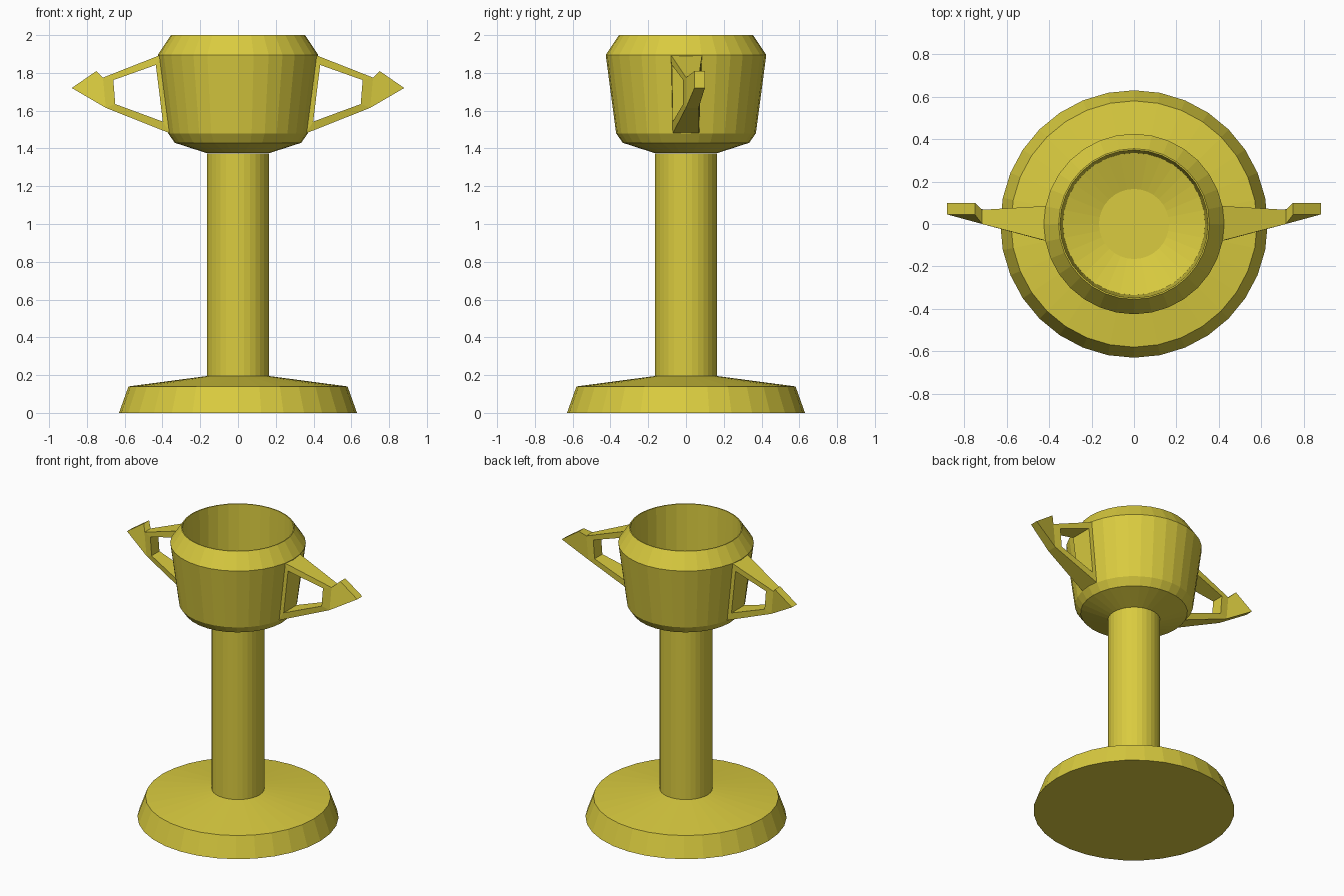
import bpy
import bmesh
from math import cos, sin, pi

cube = bpy.data.objects.get("Cube")
if cube:
    bpy.data.objects.remove(cube, do_unlink=True)

SIDES = 32
GOLD = (0.70, 0.60, 0.05, 1.0)

gold = bpy.data.materials.new("yellow gold")
gold.use_nodes = True
gold.diffuse_color = GOLD
gold.node_tree.nodes["Principled BSDF"].inputs["Base Color"].default_value = GOLD


def finish(name, bm):
    bmesh.ops.recalc_face_normals(bm, faces=bm.faces[:])
    mesh = bpy.data.meshes.new(name)
    bm.to_mesh(mesh)
    bm.free()
    mesh.materials.append(gold)
    obj = bpy.data.objects.new(name, mesh)
    bpy.context.collection.objects.link(obj)
    return obj


def lathe(name, profile):
    """Turn (radius, z) points round the z axis and cap both ends."""
    bm = bmesh.new()
    rings = []
    for r, z in profile:
        rings.append([bm.verts.new((r * cos(2 * pi * i / SIDES),
                                    r * sin(2 * pi * i / SIDES), z))
                      for i in range(SIDES)])
    for low, high in zip(rings, rings[1:]):
        for i in range(SIDES):
            j = (i + 1) % SIDES
            bm.faces.new((low[i], low[j], high[j], high[i]))
    bm.faces.new(rings[0])
    bm.faces.new(rings[-1])
    return finish(name, bm)


def handle(name, side):
    """Tapering open frame that ends in a swept pointed fin."""
    # each corner: x, z, front y, back y
    outer = [(0.41, 1.895, -0.08, 0.085), (0.715, 1.775, 0.0, 0.067),
             (0.70, 1.615, 0.0, 0.067), (0.36, 1.48, -0.07, 0.07)]
    window = [(0.435, 1.842, -0.075, 0.08), (0.66, 1.762, -0.015, 0.07),
              (0.65, 1.635, -0.015, 0.07), (0.398, 1.542, -0.07, 0.072)]
    fin = [(0.75, 1.81, 0.045, 0.10), (0.88, 1.72, 0.045, 0.10)]

    bm = bmesh.new()

    def pairs(points):
        return [(bm.verts.new((side * x, front, z)), bm.verts.new((side * x, back, z)))
                for x, z, front, back in points]

    o, w, f = pairs(outer), pairs(window), pairs(fin)
    # frame: front and back rims plus the window reveal
    for i in range(4):
        j = (i + 1) % 4
        for k in (0, 1):
            bm.faces.new((o[i][k], o[j][k], w[j][k], w[i][k]))
        bm.faces.new((w[i][0], w[j][0], w[j][1], w[i][1]))
    # fin cheeks
    for k in (0, 1):
        bm.faces.new((o[1][k], f[0][k], f[1][k], o[2][k]))
    # outer edge all the way round
    loop = [o[0], o[1], f[0], f[1], o[2], o[3]]
    for a, b in zip(loop, loop[1:] + loop[:1]):
        bm.faces.new((a[0], b[0], b[1], a[1]))
    return finish(name, bm)


lathe("base", [(0.63, 0.0), (0.58, 0.14), (0.165, 0.195)])
lathe("stem", [(0.165, 0.19), (0.165, 1.374)])
# outside of the bowl, over the rim and down the inside
lathe("cup", [(0.165, 1.375), (0.335, 1.43), (0.37, 1.48), (0.425, 1.895),
              (0.355, 2.0), (0.348, 2.0), (0.335, 1.44), (0.165, 1.385)])
handle("left_handle", 1)
handle("right_handle", -1)
